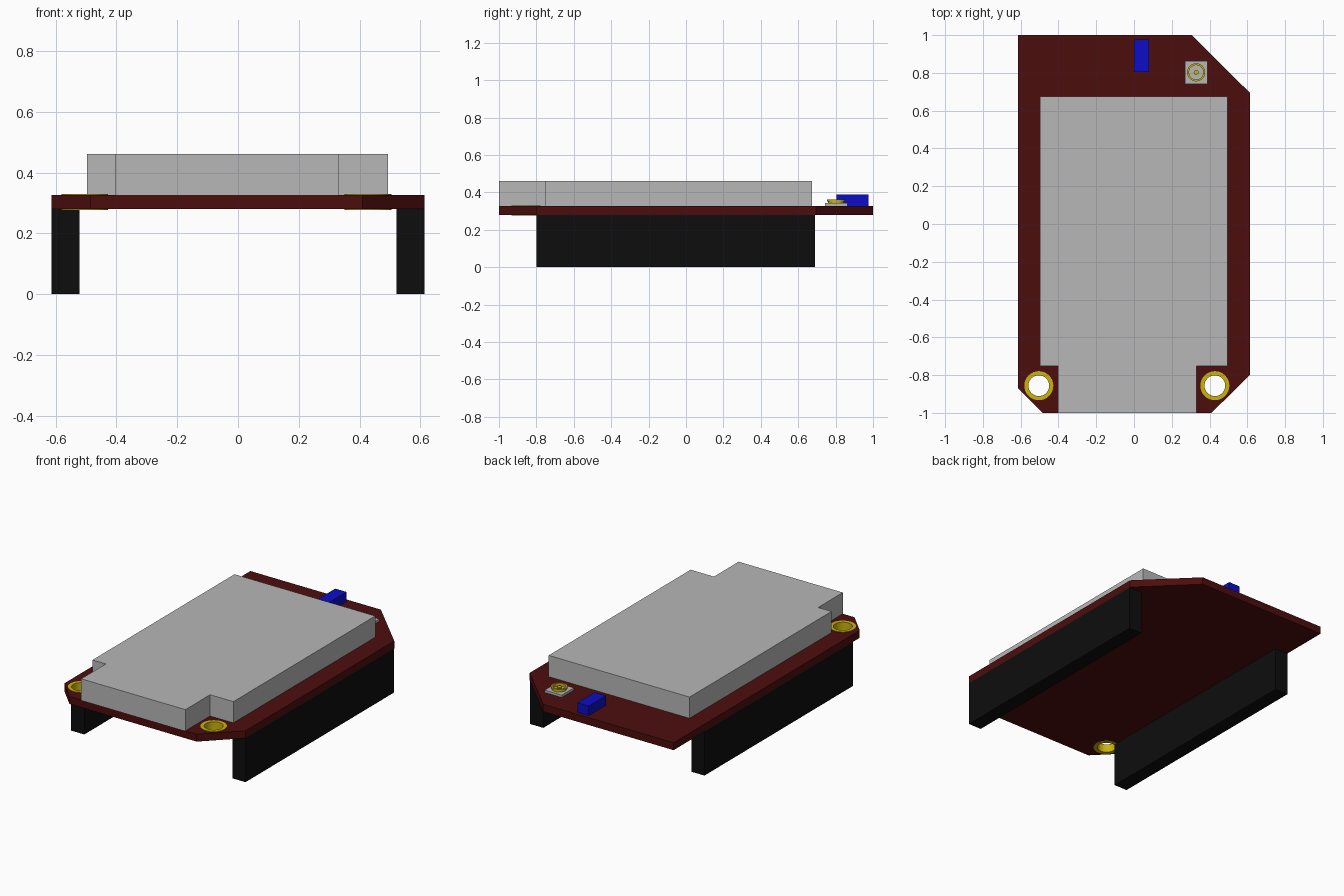
import bpy, bmesh, math

cube = bpy.data.objects.get("Cube")
if cube:
    bpy.data.objects.remove(cube, do_unlink=True)


def material(name, rgb):
    mat = bpy.data.materials.new(name)
    mat.use_nodes = True
    mat.diffuse_color = (*rgb, 1)
    mat.node_tree.nodes["Principled BSDF"].inputs["Base Color"].default_value = (*rgb, 1)
    return mat


RED = material("dark red", (0.073, 0.004, 0.004))
GREY = material("grey", (0.477, 0.477, 0.477))
BLACK = material("black", (0.004, 0.004, 0.004))
GOLD = material("gold", (0.604, 0.448, 0.004))
BLUE = material("blue", (0.004, 0.004, 0.571))


def circle(x, y, r, n=32):
    return [(x + r * math.cos(2 * math.pi * i / n),
             y + r * math.sin(2 * math.pi * i / n)) for i in range(n)]


def rect(x0, x1, y0, y1):
    return [(x0, y0), (x1, y0), (x1, y1), (x0, y1)]


def prism(name, mat, z0, z1, outline, holes=(), smooth=False):
    """Extrude an outline, with optional holes, from z0 to z1."""
    bm = bmesh.new()
    for loop in (outline, *holes):
        vs = [bm.verts.new((x, y, z0)) for x, y in loop]
        for i, v in enumerate(vs):
            bm.edges.new((v, vs[(i + 1) % len(vs)]))
    bmesh.ops.triangle_fill(bm, use_beauty=True, edges=bm.edges[:], normal=(0, 0, 1))
    out = bmesh.ops.extrude_face_region(bm, geom=bm.faces[:], use_keep_orig=True)
    top = [g for g in out["geom"] if isinstance(g, bmesh.types.BMVert)]
    bmesh.ops.translate(bm, verts=top, vec=(0, 0, z1 - z0))
    bmesh.ops.recalc_face_normals(bm, faces=bm.faces[:])
    mesh = bpy.data.meshes.new(name)
    bm.to_mesh(mesh)
    bm.free()
    mesh.materials.append(mat)
    obj = bpy.data.objects.new(name, mesh)
    bpy.context.collection.objects.link(obj)
    if smooth:
        bpy.ops.object.select_all(action="DESELECT")
        obj.select_set(True)
        bpy.context.view_layer.objects.active = obj
        bpy.ops.object.shade_smooth_by_angle(angle=math.radians(30))
    return obj


BOTTOM, TOP = 0.28, 0.327
HOLES = {"right": (-0.504, -0.856), "left": (0.428, -0.856)}

# Circuit board with clipped corners and two mounting holes
prism("board", RED, BOTTOM, TOP,
      [(-0.613, 1), (0.305, 1), (0.613, 0.695), (0.613, -0.8),
       (0.41, -1), (-0.485, -1), (-0.613, -0.87)],
      [circle(x, y, 0.066) for x, y in HOLES.values()])

# Plated rings lining the holes
for side, (x, y) in HOLES.items():
    prism(side + "_hole_ring", GOLD, BOTTOM - 0.003, TOP + 0.003,
          circle(x, y, 0.077), [circle(x, y, 0.055)], smooth=True)

# Notched cover block
prism("cover", GREY, TOP, 0.462,
      [(-0.497, 0.674), (-0.497, -0.752), (-0.403, -0.752), (-0.403, -1),
       (0.33, -1), (0.33, -0.752), (0.494, -0.752), (0.494, 0.674)])

# Pin header rails underneath
prism("right_header", BLACK, 0, BOTTOM, rect(-0.613, -0.521, -0.8, 0.69))
prism("left_header", BLACK, 0, BOTTOM, rect(0.521, 0.613, -0.8, 0.69))

# Blue component at the back edge
prism("blue_component", BLUE, TOP, 0.388, rect(0, 0.08, 0.805, 0.977))

# Antenna socket: base, lipped barrel and centre pin
cx, cy = 0.329, 0.803
prism("socket_base", GREY, TOP, 0.342, rect(cx - 0.06, cx + 0.06, cy - 0.061, cy + 0.061))
inner = circle(cx, cy, 0.038)
prism("socket_barrel", GOLD, 0.342, 0.351, circle(cx, cy, 0.043), [inner], smooth=True)
prism("socket_lip", GOLD, 0.351, 0.361, circle(cx, cy, 0.048), [inner], smooth=True)
prism("socket_pin", GOLD, 0.342, 0.358, circle(cx, cy, 0.013, 16), smooth=True)
